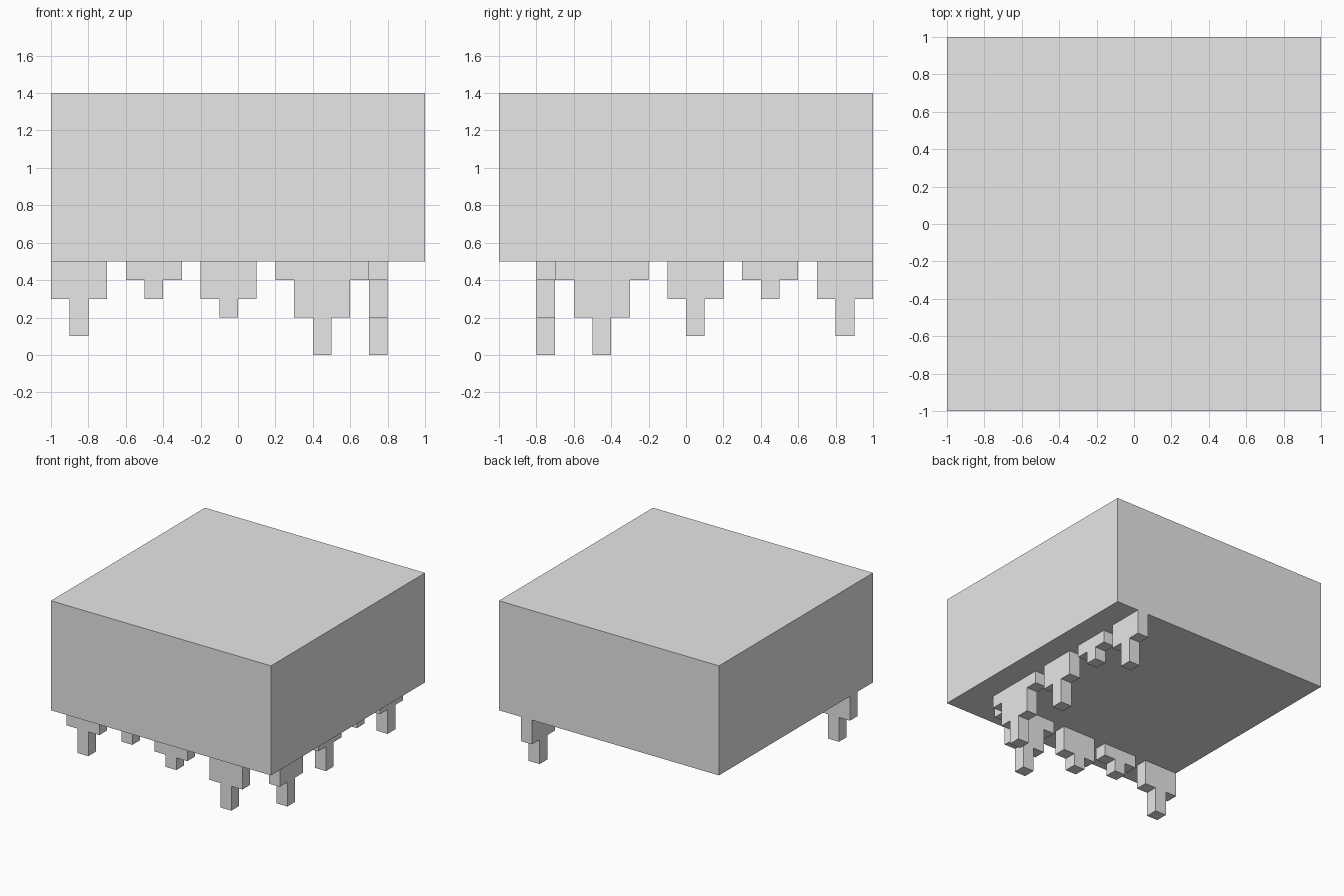
import bpy
import bmesh

cube = bpy.data.objects.get("Cube")
if cube:
    bpy.data.objects.remove(cube, do_unlink=True)

grey = bpy.data.materials.new("light_grey")
grey.use_nodes = True
color = (0.8, 0.8, 0.8, 1)
grey.diffuse_color = color
grey.node_tree.nodes["Principled BSDF"].inputs["Base Color"].default_value = color

BASE = 0.5       # underside of the slab
UNIT = 0.1       # width of one step and thickness of every drip


def finish(name, bm):
    bmesh.ops.recalc_face_normals(bm, faces=bm.faces)
    mesh = bpy.data.meshes.new(name)
    bm.to_mesh(mesh)
    bm.free()
    mesh.materials.append(grey)
    bpy.context.collection.objects.link(bpy.data.objects.new(name, mesh))


def drip(name, center, levels, along_x):
    """Stepped drip: levels run from the wide top down to the narrow stem."""
    half = UNIT * (len(levels) - 0.5)
    outline = [(center - half, BASE)]
    right = [(center + half, BASE)]
    for z in levels:
        outline.append((center - half, z))
        right.append((center + half, z))
        half -= UNIT
        if z != levels[-1]:
            outline.append((center - half, z))
            right.append((center + half, z))
    outline += reversed(right)

    bm = bmesh.new()
    if along_x:
        points = [(s, -0.8, z) for s, z in outline]
        push = (0, UNIT, 0)
    else:
        points = [(0.7, s, z) for s, z in outline]
        push = (UNIT, 0, 0)
    face = bm.faces.new([bm.verts.new(p) for p in points])
    extruded = bmesh.ops.extrude_face_region(bm, geom=[face], use_keep_orig=True)
    moved = [g for g in extruded["geom"] if isinstance(g, bmesh.types.BMVert)]
    bmesh.ops.translate(bm, verts=moved, vec=push)
    finish(name, bm)


# Main slab
slab = bmesh.new()
bmesh.ops.create_cube(slab, size=1)
bmesh.ops.scale(slab, verts=slab.verts, vec=(2, 2, 0.9))
bmesh.ops.translate(slab, verts=slab.verts, vec=(0, 0, BASE + 0.45))
finish("slab", slab)

# Drips hanging in a row along the front
front_row = [(-0.85, (0.3, 0.1)), (-0.45, (0.4, 0.3)),
             (-0.05, (0.3, 0.2)), (0.45, (0.4, 0.2, 0))]
for i, (center, levels) in enumerate(front_row, 1):
    drip(f"front_drip_{i}", center, levels, True)

# Drips hanging in a row along the left side
side_row = [(-0.45, (0.4, 0.2, 0)), (0.05, (0.3, 0.1)),
            (0.45, (0.4, 0.3)), (0.85, (0.3, 0.1))]
for i, (center, levels) in enumerate(side_row, 1):
    drip(f"side_drip_{i}", center, levels, False)
